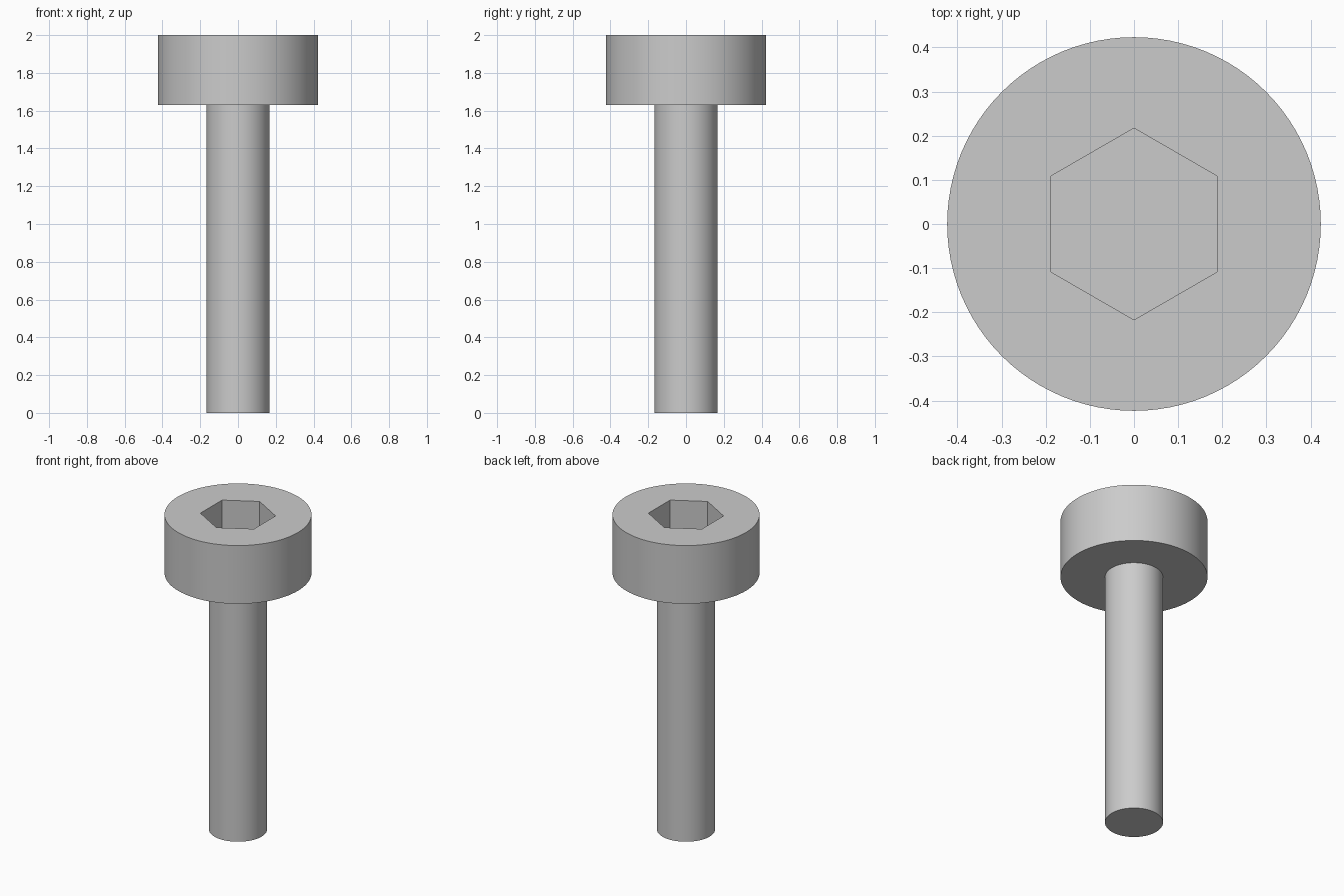
import bpy
import bmesh
from math import cos, sin, pi, radians

default = bpy.data.objects.get("Cube")
if default:
    bpy.data.objects.remove(default, do_unlink=True)

HEAD_R, SHANK_R, SOCKET_R = 0.423, 0.167, 0.217
HEAD_Z, TOP_Z, SOCKET_DEPTH = 1.63, 2.0, 0.185
SEGMENTS = 96

steel = bpy.data.materials.new("grey steel")
steel.use_nodes = True
GREY = (0.6, 0.6, 0.6, 1)
steel.diffuse_color = GREY
steel.node_tree.nodes["Principled BSDF"].inputs["Base Color"].default_value = GREY


def turned_solid(name, profile, sides, start=0.0):
    """Closed solid from (radius, height) rings, listed bottom to top."""
    bm = bmesh.new()
    rings = []
    for r, z in profile:
        angles = [start + 2 * pi * i / sides for i in range(sides)]
        rings.append([bm.verts.new((r * cos(a), r * sin(a), z)) for a in angles])
    for low, high in zip(rings, rings[1:]):
        for i in range(sides):
            j = (i + 1) % sides
            bm.faces.new((low[i], low[j], high[j], high[i]))
    bm.faces.new(rings[0][::-1])
    bm.faces.new(rings[-1])
    bmesh.ops.recalc_face_normals(bm, faces=bm.faces)
    mesh = bpy.data.meshes.new(name)
    bm.to_mesh(mesh)
    bm.free()
    mesh.materials.append(steel)
    obj = bpy.data.objects.new(name, mesh)
    bpy.context.collection.objects.link(obj)
    return obj


# Shank and cylindrical head as one turned body
screw = turned_solid("socket_head_screw", [
    (SHANK_R, 0), (SHANK_R, HEAD_Z), (HEAD_R, HEAD_Z), (HEAD_R, TOP_Z)], SEGMENTS)

# Hexagonal socket, with corners on the y axis
cutter = turned_solid("hex_socket_cutter", [
    (SOCKET_R, TOP_Z - SOCKET_DEPTH), (SOCKET_R, TOP_Z + 0.1)], 6, pi / 2)
cutter.hide_render = True

socket = screw.modifiers.new("hex socket", 'BOOLEAN')
socket.operation = 'DIFFERENCE'
socket.solver = 'EXACT'
socket.object = cutter

bpy.ops.object.select_all(action='DESELECT')
screw.select_set(True)
bpy.context.view_layer.objects.active = screw
bpy.ops.object.modifier_apply(modifier=socket.name)
bpy.data.objects.remove(cutter, do_unlink=True)

# Smooth round walls, crisp rims and socket
bpy.ops.object.shade_smooth_by_angle(angle=radians(30))
